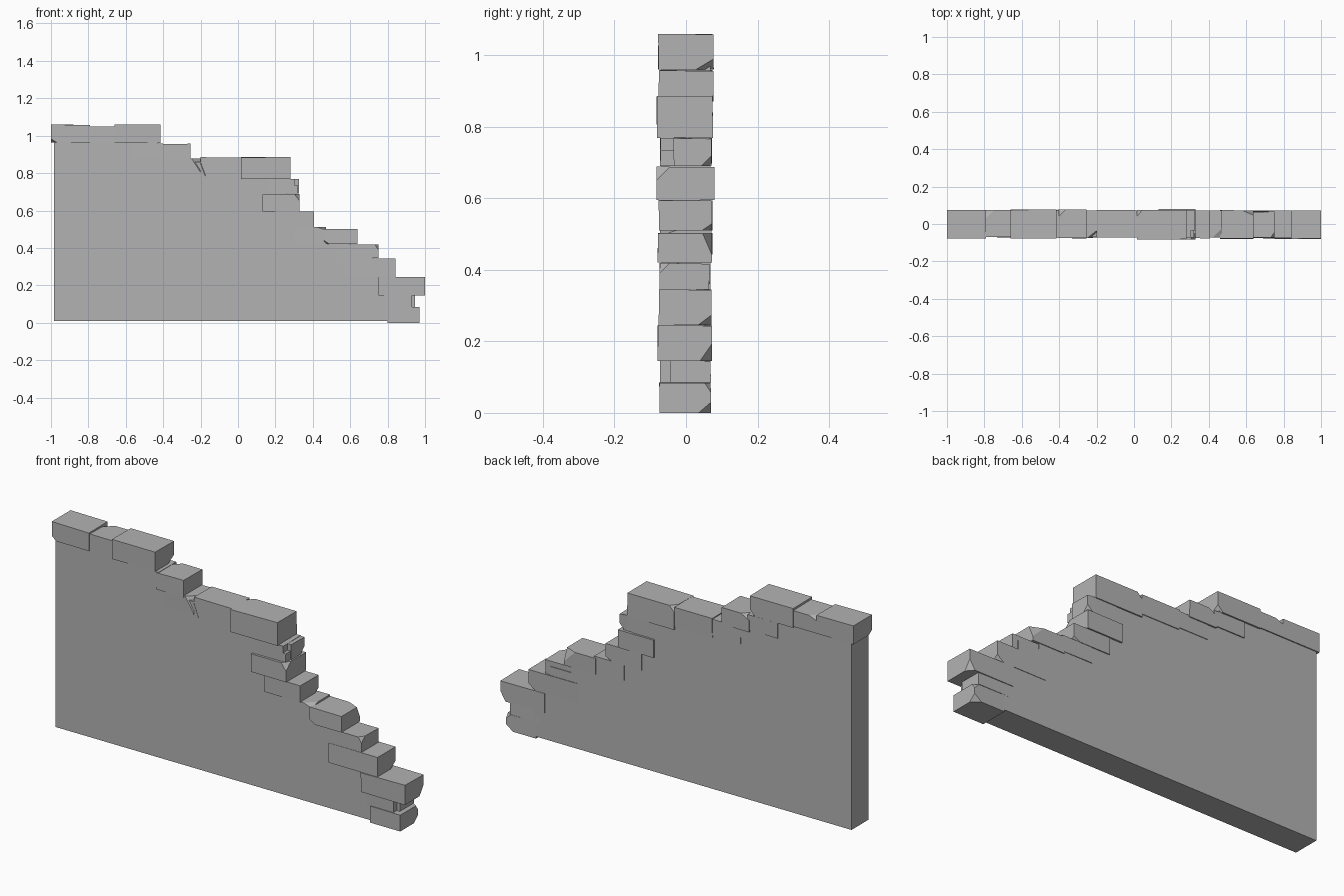
import bpy
import bmesh
import random
from mathutils import Vector

random.seed(4)
cube = bpy.data.objects.get("Cube")
if cube:
    bpy.data.objects.remove(cube, do_unlink=True)

stone = bpy.data.materials.new("grey stone")
stone.use_nodes = True
GREY = (0.45, 0.45, 0.45, 1)
stone.diffuse_color = GREY
stone.node_tree.nodes["Principled BSDF"].inputs["Base Color"].default_value = GREY


def finish(name, bm):
    bmesh.ops.recalc_face_normals(bm, faces=bm.faces)
    mesh = bpy.data.meshes.new(name)
    bm.to_mesh(mesh)
    bm.free()
    mesh.materials.append(stone)
    bpy.context.collection.objects.link(bpy.data.objects.new(name, mesh))


def brick(name, x, z, y, chips=()):
    """Slightly uneven block; each chip is a corner direction plus cut depths."""
    bm = bmesh.new()
    bmesh.ops.create_cube(bm, size=1)
    low, high = Vector((x[0], y[0], z[0])), Vector((x[1], y[1], z[1]))
    for v in bm.verts:
        for i in range(3):
            v.co[i] = high[i] if v.co[i] > 0 else low[i]
        v.co.z -= random.uniform(0, 0.004) if v.co.z == high.z else 0
        v.co.y *= random.uniform(0.97, 1)
    for sign, depth in chips:
        corner = Vector([high[i] if sign[i] > 0 else low[i] for i in range(3)])
        normal = Vector([sign[i] / depth[i] for i in range(3)])
        point = corner - Vector((sign[0] * depth[0], 0, 0))
        cut = bmesh.ops.bisect_plane(bm, geom=bm.verts[:] + bm.edges[:] + bm.faces[:],
                                     plane_co=point, plane_no=normal, clear_outer=True)
        edges = [e for e in cut["geom_cut"] if isinstance(e, bmesh.types.BMEdge)]
        bmesh.ops.edgeloop_fill(bm, edges=edges)
    finish(name, bm)


# Plain wall body with a stepped right edge
steps = [(-0.43, 1.035), (-0.43, 0.93), (-0.28, 0.93), (-0.28, 0.86), (0.26, 0.86),
         (0.26, 0.57), (0.38, 0.57), (0.38, 0.48), (0.6, 0.48), (0.6, 0.39),
         (0.72, 0.39), (0.72, 0.32), (0.81, 0.32), (0.81, 0.01)]
bm = bmesh.new()
outline = [(-0.985, 0.01), (-0.985, 1.035)] + steps
face = bm.faces.new([bm.verts.new((x, -0.069, z)) for x, z in outline])
side = bmesh.ops.extrude_face_region(bm, geom=[face])["geom"]
bmesh.ops.translate(bm, vec=(0, 0.138, 0),
                    verts=[v for v in side if isinstance(v, bmesh.types.BMVert)])
finish("wall_body", bm)

# Coping stones along the high end
FRONT_LOW, FRONT_TOP = (1, -1, -1), (1, -1, 1)
BACK_LOW, BACK_TOP = (1, 1, -1), (1, 1, 1)
brick("coping_end", (-1, -0.79), (0.965, 1.06), (-0.078, 0.076),
      [((-1, -1, -1), (0.03, 0.03, 0.02))])
brick("coping_middle", (-0.79, -0.655), (0.965, 1.05), (-0.072, 0.075),
      [((-1, 1, 1), (0.05, 0.05, 0.02))])
brick("coping_inner", (-0.66, -0.415), (0.96, 1.06), (-0.078, 0.078),
      [(BACK_LOW, (0.03, 0.05, 0.03))])
brick("second_course_inner", (-0.57, -0.4), (0.88, 0.96), (-0.074, 0.075))
brick("second_course_end", (-0.41, -0.255), (0.87, 0.958), (-0.077, 0.078),
      [((-1, 1, 1), (0.05, 0.05, 0.03))])
brick("third_course_inner", (-0.36, -0.2), (0.795, 0.88), (-0.075, 0.073),
      [(FRONT_TOP, (0.05, 0.04, 0.08))])
brick("third_course_middle", (-0.2, 0.015), (0.785, 0.887), (-0.073, 0.074),
      [((-1, -1, -1), (0.03, 0.02, 0.08))])
brick("third_course_end", (0.015, 0.28), (0.768, 0.887), (-0.083, 0.076),
      [((-1, 1, 1), (0.03, 0.04, 0.03))])

# Toothed bricks down the broken edge
brick("tooth_notched", (0.16, 0.305), (0.69, 0.77), (-0.073, 0.073))
brick("tooth_notched_outer", (0.28, 0.325), (0.69, 0.77), (-0.035, 0.073),
      [(BACK_LOW, (0.03, 0.03, 0.03))])
brick("tooth_notched_lip", (0.28, 0.32), (0.69, 0.735), (-0.073, -0.033))
brick("tooth_wide", (0.13, 0.33), (0.595, 0.69), (-0.083, 0.08),
      [(FRONT_TOP, (0.03, 0.04, 0.04))])
brick("tooth_mid_upper", (0.2, 0.405), (0.51, 0.597), (-0.077, 0.074),
      [(BACK_LOW, (0.04, 0.03, 0.02))])
brick("tooth_mid_inner", (0.3, 0.47), (0.43, 0.515), (-0.073, 0.073),
      [(FRONT_TOP, (0.06, 0.06, 0.02))])
brick("tooth_mid_outer", (0.46, 0.64), (0.42, 0.505), (-0.08, 0.075),
      [(BACK_TOP, (0.07, 0.03, 0.07)), ((-1, -1, -1), (0.03, 0.03, 0.02))])
brick("tooth_lower_small", (0.53, 0.75), (0.345, 0.42), (-0.074, 0.066),
      [(FRONT_TOP, (0.02, 0.03, 0.03))])
brick("tooth_lower_wide", (0.565, 0.842), (0.245, 0.347), (-0.077, 0.073),
      [(BACK_LOW, (0.04, 0.04, 0.03))])
brick("tooth_lower_end", (0.75, 1), (0.145, 0.247), (-0.08, 0.074),
      [(BACK_LOW, (0.03, 0.035, 0.05))])
brick("tooth_recessed_front", (0.78, 0.93), (0.085, 0.147), (-0.073, -0.03))
brick("tooth_recessed_back", (0.78, 0.947), (0.085, 0.147), (-0.045, 0.07))
brick("foot_brick", (0.8, 0.97), (0, 0.087), (-0.076, 0.07),
      [(BACK_LOW, (0.04, 0.035, 0.03)), ((1, 1, 1), (0.03, 0.02, 0.03))])
